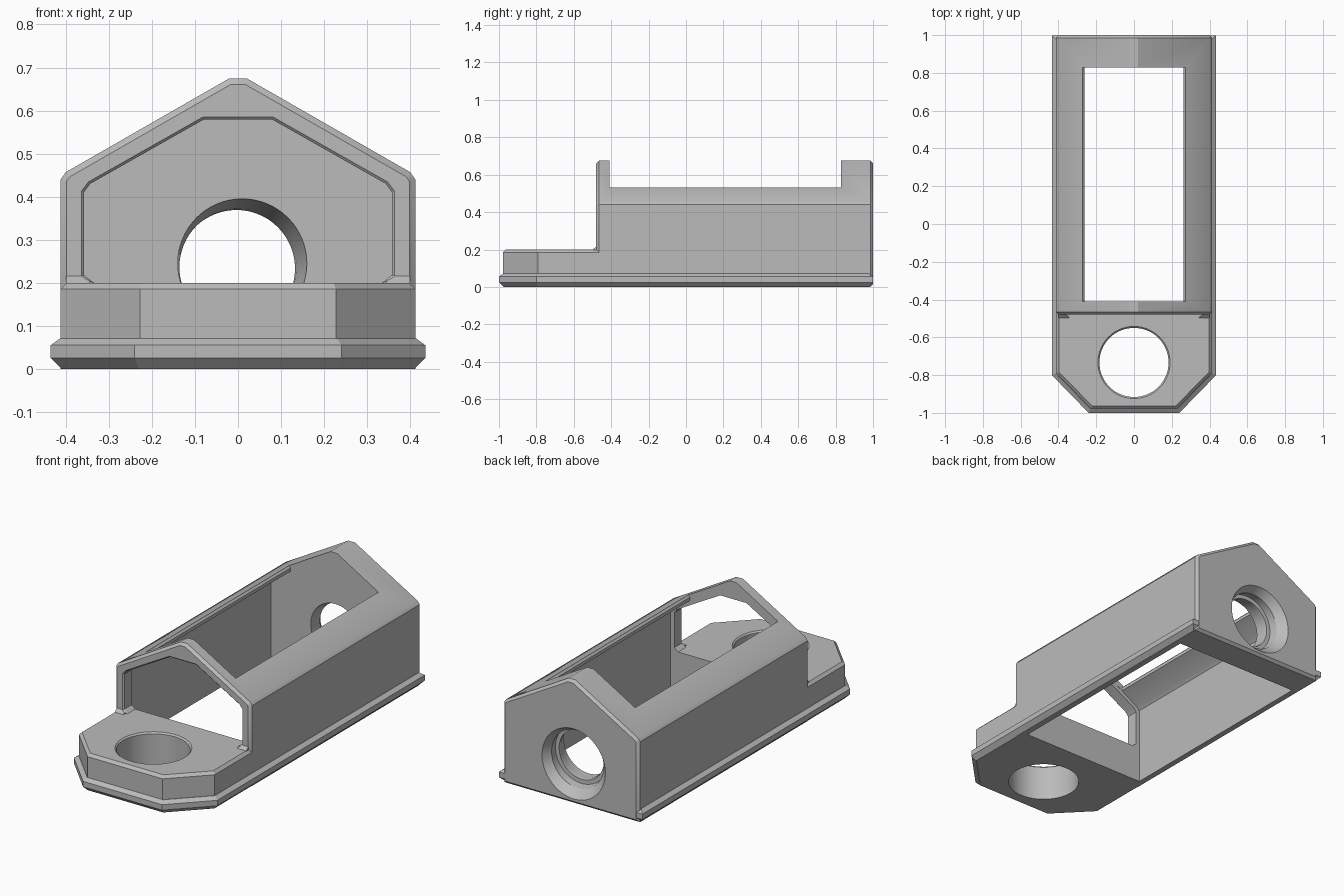
import bpy, bmesh, math
from mathutils import Vector

cube = bpy.data.objects.get("Cube")
if cube:
    bpy.data.objects.remove(cube)

grey = bpy.data.materials.new("plain_grey")
grey.use_nodes = True
GREY = (0.5, 0.5, 0.5, 1)
grey.diffuse_color = GREY
grey.node_tree.nodes["Principled BSDF"].inputs["Base Color"].default_value = GREY


def finish(name, bm):
    bmesh.ops.recalc_face_normals(bm, faces=bm.faces)
    mesh = bpy.data.meshes.new(name)
    bm.to_mesh(mesh)
    bm.free()
    mesh.materials.append(grey)
    obj = bpy.data.objects.new(name, mesh)
    bpy.context.collection.objects.link(obj)
    return obj


def loft(name, rings):
    """Skin a list of closed rings and cap both ends."""
    bm = bmesh.new()
    loops = [[bm.verts.new(p) for p in ring] for ring in rings]
    n = len(loops[0])
    for a, b in zip(loops, loops[1:]):
        for i in range(n):
            j = (i + 1) % n
            bm.faces.new((a[i], a[j], b[j], b[i]))
    bm.faces.new(loops[0])
    bm.faces.new(loops[-1])
    return finish(name, bm)


def mirror(half):
    """Complete a right-hand half profile, listed from first to last point."""
    return half + [(-x, v) for x, v in reversed(half)]


def inset(points, d):
    """Offset a counter-clockwise outline inwards by d."""
    out = []
    for i, p in enumerate(points):
        p = Vector(p)
        e1 = (p - Vector(points[i - 1])).normalized()
        e2 = (Vector(points[(i + 1) % len(points)]) - p).normalized()
        n1, n2 = Vector((-e1.y, e1.x)), Vector((-e2.y, e2.x))
        out.append(p + (n1 + n2) * d / (1 + n1.dot(n2)))
    return out


def slab(name, plan, levels):
    return loft(name, [[(x, y, z) for x, y in inset(plan, d)] for z, d in levels])


def extrusion(name, profile, levels):
    return loft(name, [[(x, y, z) for x, z in inset(profile, d)] for y, d in levels])


def circle(r, n=64):
    return [(r * math.cos(math.tau * i / n), r * math.sin(math.tau * i / n)) for i in range(n)]


def combine(target, tool, operation):
    mod = target.modifiers.new(operation, "BOOLEAN")
    mod.operation, mod.solver, mod.object = operation, "EXACT", tool
    bpy.context.view_layer.objects.active = target
    bpy.ops.object.modifier_apply(modifier=mod.name)
    bpy.data.objects.remove(tool)


# Flange with chamfered lower and upper edges
flange_plan = mirror([(0.24, -1), (0.435, -0.8), (0.435, 0.999)])
body = slab("housing", flange_plan, [(0, 0.025), (0.025, 0), (0.055, 0), (0.071, 0.022)])

# Front deck
deck_plan = mirror([(0.228, -0.978), (0.412, -0.79), (0.412, 0.5)])
deck = slab("deck", deck_plan, [(0.03, 0), (0.185, 0), (0.2, 0.015)])

# Gabled hood with chamfered ends
gable = mirror([(0.412, 0), (0.412, 0.44), (0.4, 0.457), (0.02, 0.675)])
hood = extrusion("hood", gable, [(-0.48, 0.014), (-0.466, 0), (0.986, 0), (1, 0.014)])

# Small wedges where the hood posts meet the deck
wedges = []
for s in (-1, 1):
    wedges.append(loft("post_wedge", [[(s * x, -0.47, 0.19), (s * x, -0.498, 0.19),
                                       (s * x, -0.498, 0.2), (s * x, -0.48, 0.216),
                                       (s * x, -0.47, 0.216)] for x in (0.345, 0.399)]))
for part in [deck, hood] + wedges:
    combine(body, part, "UNION")

# Inner cavity, open through the floor
cavity = mirror([(0.38, -0.1), (0.38, 0.425), (0.365, 0.442), (0.05, 0.625)])
combine(body, extrusion("cavity", cavity, [(-0.41, 0), (0.83, 0)]), "DIFFERENCE")

# Roof opening with a slightly flared rim
slot = mirror([(0.262, 0.3), (0.262, 0.52), (0.29, 0.55), (0.29, 0.9)])
combine(body, extrusion("roof_slot", slot, [(-0.409, 0), (0.829, 0)]), "DIFFERENCE")

# Front archway, chamfered at its outer edge
arch = mirror([(0.335, 0.2), (0.358, 0.218), (0.358, 0.41), (0.343, 0.43), (0.08, 0.579)])
arch_levels = [(-0.55, -0.006), (-0.48, -0.006), (-0.474, 0), (-0.4, 0)]
archway = extrusion("archway", arch, arch_levels)
for v in archway.data.vertices:
    v.co.z = max(v.co.z, 0.2)
combine(body, archway, "DIFFERENCE")

# Round hole through the deck
deck_hole = loft("deck_hole", [[(x, y - 0.733, z) for x, y in circle(r)]
                               for z, r in ((-0.1, 0.183), (0.192, 0.183), (0.201, 0.192), (0.3, 0.192))])
combine(body, deck_hole, "DIFFERENCE")

# Slanted, stepped hole through the rear wall
steps = [(0.8, 0.15), (0.84, 0.15), (0.89, 0.136), (0.91, 0.136),
         (0.911, 0.158), (0.955, 0.158), (1, 0.192), (1.05, 0.23)]
rear_hole = loft("rear_hole", [[(x + 0.01 - 0.17 * (y - 0.83), y, z + 0.245 - 0.15 * (y - 0.83))
                                for x, z in circle(r)] for y, r in steps])
combine(body, rear_hole, "DIFFERENCE")

bpy.ops.object.select_all(action="DESELECT")
body.select_set(True)
bpy.context.view_layer.objects.active = body
bpy.ops.object.shade_smooth_by_angle(angle=math.radians(25))
